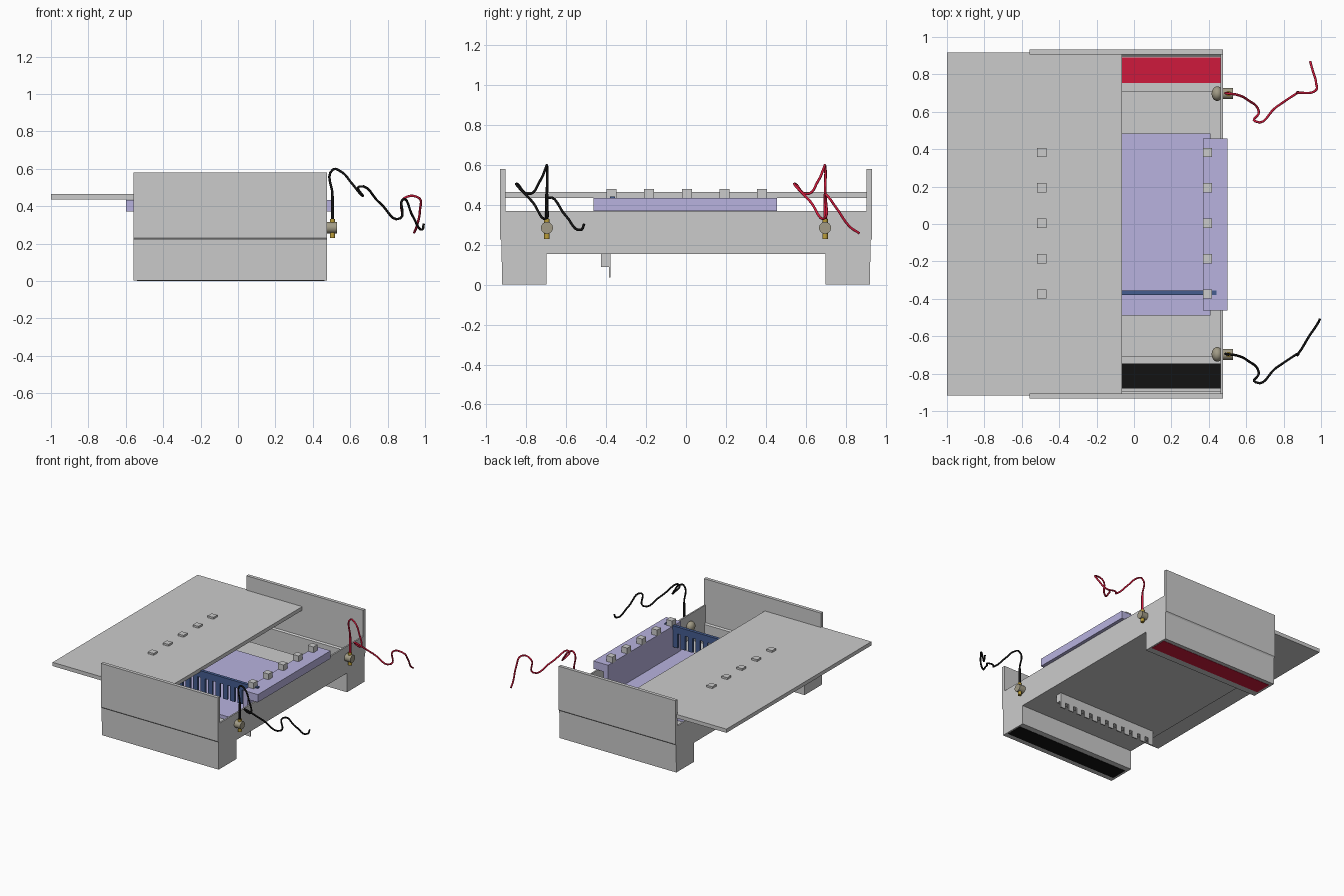
import bpy, bmesh, math
from mathutils import Vector

if "Cube" in bpy.data.objects:
    bpy.data.objects.remove(bpy.data.objects["Cube"])


def material(name, rgb):
    m = bpy.data.materials.new(name)
    m.diffuse_color = (*rgb, 1)
    m.use_nodes = True
    m.node_tree.nodes["Principled BSDF"].inputs["Base Color"].default_value = m.diffuse_color
    return m


RED = material("red", (0.62, 0.01, 0.045))
BLACK = material("black", (0.006, 0.006, 0.006))
LAVENDER = material("lavender", (0.48, 0.45, 0.74))
BLUE = material("blue", (0.06, 0.11, 0.28))
BRASS = material("brass", (0.5, 0.34, 0.04))
STEEL = material("warm_metal", (0.36, 0.33, 0.24))


def finish(name, bm, mat=None, smooth=False):
    bmesh.ops.recalc_face_normals(bm, faces=bm.faces)
    me = bpy.data.meshes.new(name)
    bm.to_mesh(me)
    bm.free()
    ob = bpy.data.objects.new(name, me)
    bpy.context.collection.objects.link(ob)
    if mat:
        me.materials.append(mat)
    if smooth:
        bpy.context.view_layer.objects.active = ob
        ob.select_set(True)
        bpy.ops.object.shade_smooth_by_angle(angle=math.radians(40))
        ob.select_set(False)
    return ob


def prism(name, pts, lo, hi, axis="x", mat=None):
    """Extrude a (y,z) profile along x, or an (x,z) profile along y."""
    bm = bmesh.new()
    place = (lambda p: (lo, p[0], p[1])) if axis == "x" else (lambda p: (p[0], lo, p[1]))
    f = bm.faces.new([bm.verts.new(place(p)) for p in pts])
    r = bmesh.ops.extrude_face_region(bm, geom=[f])
    d = Vector((hi - lo, 0, 0)) if axis == "x" else Vector((0, hi - lo, 0))
    bmesh.ops.translate(bm, vec=d, verts=[g for g in r["geom"] if isinstance(g, bmesh.types.BMVert)])
    return finish(name, bm, mat)


def box(name, x0, x1, y0, y1, z0, z1, mat=None):
    return prism(name, [(y0, z0), (y1, z0), (y1, z1), (y0, z1)], x0, x1, "x", mat)


def round_part(name, loc, r, depth, axis, mat, sides=24):
    bm = bmesh.new()
    bmesh.ops.create_cone(bm, cap_ends=True, segments=sides, radius1=r, radius2=r, depth=depth)
    if axis == "x":
        bmesh.ops.rotate(bm, verts=bm.verts, matrix=Vector((0, 0, 1)).rotation_difference(Vector((1, 0, 0))).to_matrix())
    bmesh.ops.translate(bm, vec=loc, verts=bm.verts)
    return finish(name, bm, mat, True)


def mirrored(half):
    return half + [(-y, z) for y, z in reversed(half)]


# Tank: stepped shell with a deep reservoir at each side
outer = [(0.70, 0.155), (0.70, 0.002), (0.922, 0.002), (0.925, 0.22), (0.932, 0.23), (0.932, 0.58)]
inner = [(0.905, 0.58), (0.905, 0.23), (0.895, 0.22), (0.895, 0.012), (0.712, 0.012), (0.712, 0.17), (0.69, 0.17)]
prism("tank_shell", mirrored(outer + inner), -0.56, 0.475)

# Low walls closing both ends of the tank
end_profile = mirrored([(0.70, 0.155), (0.70, 0.002), (0.92, 0.002), (0.92, 0.37)])
prism("right_end_wall", end_profile, 0.463, 0.475)
prism("left_end_wall", end_profile, -0.56, -0.548)

# Coloured strips on the reservoir floors
box("red_strip", -0.54, 0.463, 0.755, 0.89, 0, 0.016, RED)
box("black_strip", -0.54, 0.463, -0.88, -0.745, 0, 0.016, BLACK)

# Sliding lid
box("lid", -1.0, -0.065, -0.917, 0.917, 0.435, 0.465)

# Gel tray: floor, two upright ends with overhanging ledges
box("tray_floor", -0.51, 0.41, -0.488, 0.485, 0.172, 0.20, LAVENDER)
for side, s in (("right", 1), ("left", -1)):
    xs = [-0.05 + s * d for d in (0.42, 0.55, 0.46)]
    box(side + "_tray_ledge", xs[0], xs[1], -0.463, 0.457, 0.372, 0.434, LAVENDER)
    box(side + "_tray_end", xs[0], xs[2], -0.463, 0.457, 0.20, 0.372, LAVENDER)
    for i in range(5):
        x, y = -0.05 + s * 0.443, (i - 2) * 0.189 + 0.004
        box(f"{side}_tray_peg_{i}", x - 0.025, x + 0.025, y - 0.025, y + 0.025, 0.43, 0.48)


def comb_profile(x0, x1, top, root, tip, n):
    pitch = (x1 - x0) / (n - 0.4)
    pts = [(x1, top), (x0, top)]
    for i in range(n):
        a = x0 + i * pitch
        b = a + pitch * 0.6
        pts += [(a, root), (a, tip), (b, tip), (b, root)]
    return pts


# Well comb in the tray, and the spare comb beneath the tank
prism("well_comb", comb_profile(-0.465, 0.365, 0.435, 0.385, 0.27, 13), -0.375, -0.358, "y", BLUE)
box("well_comb_bar", -0.54, 0.44, -0.38, -0.355, 0.41, 0.442, BLUE)
prism("spare_comb", comb_profile(-0.50, 0.38, 0.155, 0.085, 0.037, 12), -0.387, -0.378, "y")
box("spare_comb_bar", -0.50, 0.38, -0.425, -0.387, 0.09, 0.155)


def wire(name, pts, mat):
    cu = bpy.data.curves.new(name, "CURVE")
    cu.dimensions = "3D"
    cu.bevel_depth = 0.0065
    cu.bevel_resolution = 2
    cu.resolution_u = 6
    cu.use_fill_caps = True
    sp = cu.splines.new("BEZIER")
    sp.bezier_points.add(len(pts) - 1)
    for bp, p in zip(sp.bezier_points, pts):
        bp.co = p
        bp.handle_left_type = bp.handle_right_type = "AUTO"
    ob = bpy.data.objects.new(name, cu)
    bpy.context.collection.objects.link(ob)
    cu.materials.append(mat)


# Terminals and loose leads: shared start of the lead, then separate tails
start = [(0.505, 0, 0.32), (0.505, 0, 0.46), (0.507, 0, 0.595), (0.55, -0.006, 0.585), (0.61, -0.035, 0.52),
         (0.667, -0.095, 0.455), (0.648, -0.148, 0.505), (0.76, -0.072, 0.415), (0.868, 0, 0.335)]
tails = {
    "red": [(0.88, 0.004, 0.435), (0.965, 0.012, 0.445), (0.973, 0.06, 0.38), (0.955, 0.125, 0.29), (0.942, 0.172, 0.258)],
    "black": [(0.88, 0.006, 0.435), (0.935, 0.095, 0.345), (0.985, 0.17, 0.275), (0.993, 0.187, 0.305)],
}
for label, y, mat in (("red", 0.697, RED), ("black", -0.697, BLACK)):
    bm = bmesh.new()
    bmesh.ops.create_uvsphere(bm, u_segments=24, v_segments=12, radius=1)
    bmesh.ops.scale(bm, vec=(0.03, 0.039, 0.039), verts=bm.verts)
    bmesh.ops.translate(bm, vec=(0.445, y, 0.285), verts=bm.verts)
    finish(label + "_terminal_knob", bm, STEEL, True)
    round_part(label + "_terminal_body", (0.498, y, 0.285), 0.03, 0.06, "x", STEEL)
    round_part(label + "_terminal_pin", (0.505, y, 0.28), 0.014, 0.10, "z", BRASS, 16)
    round_part(label + "_lead_sleeve", (0.505, y, 0.39), 0.0085, 0.13, "z", mat, 12)
    wire(label + "_lead", [(px, y + py, pz) for px, py, pz in start + tails[label]], mat)
